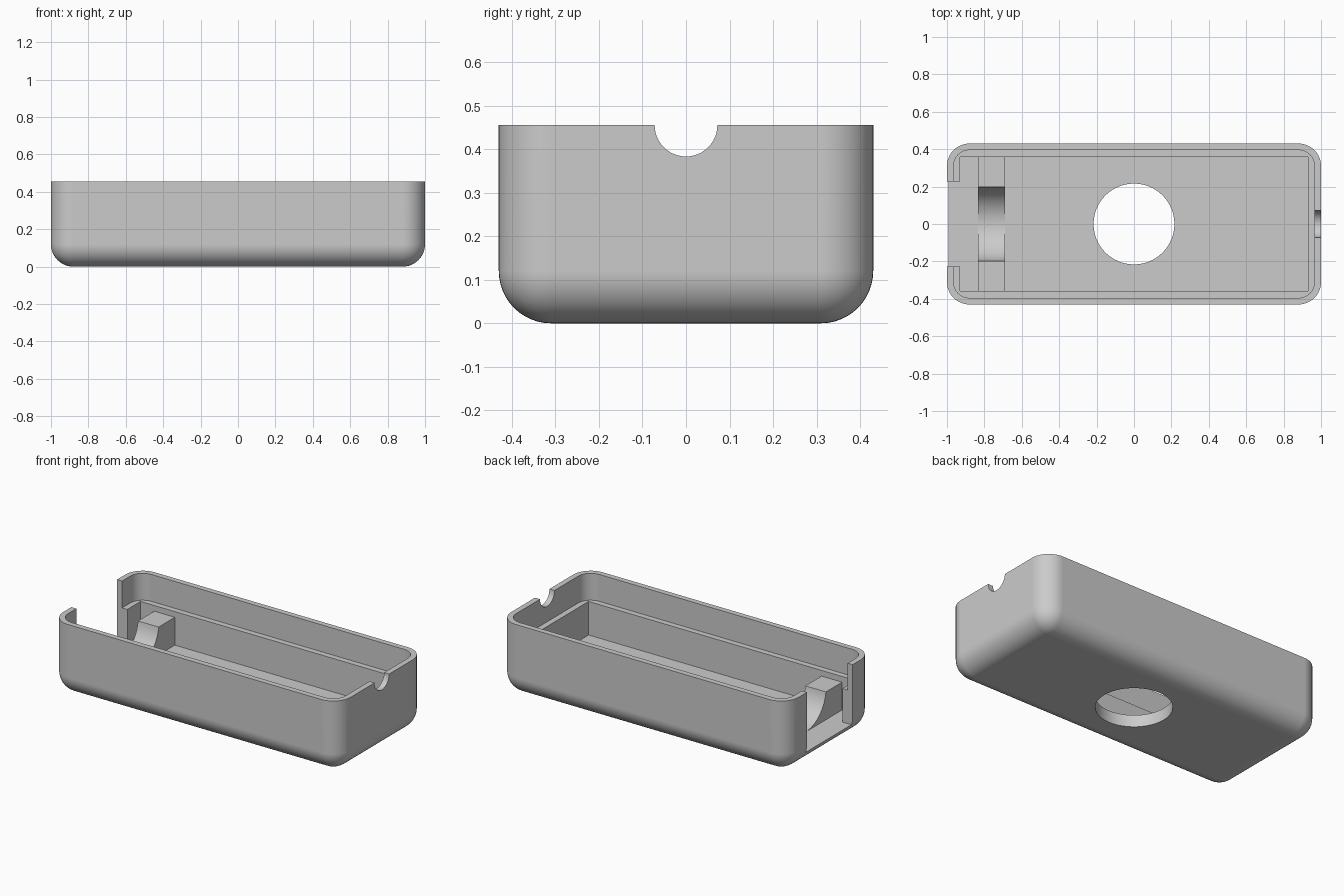
import bpy, bmesh, math

old = bpy.data.objects.get("Cube")
if old:
    bpy.data.objects.remove(old, do_unlink=True)

HX, HY, H = 1.0, 0.43, 0.455       # half length, half width, height
R, RIM, WALL = 0.12, 0.035, 0.071  # corner radius, rim and wall thickness
FLOOR, LEDGE = 0.075, 0.286

grey = bpy.data.materials.new("plain grey")
grey.use_nodes = True
colour = (0.6, 0.6, 0.6, 1)
grey.diffuse_color = colour
grey.node_tree.nodes["Principled BSDF"].inputs["Base Color"].default_value = colour


def make_object(name, bm):
    bmesh.ops.recalc_face_normals(bm, faces=bm.faces)
    mesh = bpy.data.meshes.new(name)
    bm.to_mesh(mesh)
    bm.free()
    mesh.materials.append(grey)
    obj = bpy.data.objects.new(name, mesh)
    bpy.context.collection.objects.link(obj)
    return obj


def prism(name, points, direction):
    """Extrude a closed outline of 3D points along a direction."""
    bm = bmesh.new()
    face = bm.faces.new([bm.verts.new(p) for p in points])
    new = bmesh.ops.extrude_face_region(bm, geom=[face])["geom"]
    verts = [g for g in new if isinstance(g, bmesh.types.BMVert)]
    bmesh.ops.translate(bm, verts=verts, vec=direction)
    return make_object(name, bm)


def rounded_box(name, hx, hy, z0, z1, radius, round_bottom):
    """Box with rounded upright edges, and optionally a rounded bottom."""
    bm = bmesh.new()
    bmesh.ops.create_cube(bm, size=2)
    for v in bm.verts:
        v.co = (v.co.x * hx, v.co.y * hy, z1 if v.co.z > 0 else z0)
    edges = []
    for e in bm.edges:
        a, b = (v.co.z for v in e.verts)
        if a != b or (round_bottom and max(a, b) == z0):
            edges.append(e)
    bmesh.ops.bevel(bm, geom=edges, offset=radius, segments=12,
                    profile=0.5, affect='EDGES')
    return make_object(name, bm)


def circle(radius, count):
    for i in range(count):
        a = 2 * math.pi * i / count
        yield radius * math.cos(a), radius * math.sin(a)


def activate(obj):
    bpy.ops.object.select_all(action='DESELECT')
    obj.select_set(True)
    bpy.context.view_layer.objects.active = obj


def cut(target, cutter):
    mod = target.modifiers.new("cut", 'BOOLEAN')
    mod.operation, mod.solver, mod.object = 'DIFFERENCE', 'EXACT', cutter
    activate(target)
    bpy.ops.object.modifier_apply(modifier=mod.name)
    bpy.data.objects.remove(cutter, do_unlink=True)


def finish(obj):
    activate(obj)
    bpy.ops.object.shade_smooth_by_angle(angle=math.radians(30))
    mod = obj.modifiers.new("even shading", 'WEIGHTED_NORMAL')
    mod.keep_sharp = True


# Outer shell
tray = rounded_box("tray", HX, HY, 0, H, R, True)

# Shallow rounded recess that leaves a ledge for the lid
cut(tray, rounded_box("lid_recess", HX - RIM, HY - RIM, LEDGE, H + 0.1, R - RIM, False))

# Deep square cavity, open through the end wall on the -x side
cx, cy, gap = HX - WALL, HY - WALL, 0.227
outline = [(cx, -cy), (cx, cy), (-cx, cy), (-cx, gap),
           (-1.1, gap), (-1.1, -gap), (-cx, -gap), (-cx, -cy)]
cut(tray, prism("cavity", [(x, y, FLOOR) for x, y in outline], (0, 0, 0.6)))

# Round hole in the floor
cut(tray, prism("floor_hole", [(x, y, -0.1) for x, y in circle(0.216, 64)], (0, 0, 0.3)))

# Half-round cable notch in the end wall on the +x side
cut(tray, prism("cable_notch", [(0.95, y, H + z) for y, z in circle(0.072, 48)], (0.2, 0, 0)))
finish(tray)

# Cradle across the cavity with a round seat, its ends sunk into the walls
top, seat = 0.25, 0.2
centre = FLOOR + 0.001 + seat
start = math.asin((centre - top) / seat)
steps = 32
profile = [(-cy - 0.01, top)]
for i in range(steps + 1):
    a = start + (math.pi - 2 * start) * i / steps
    profile.append((-seat * math.cos(a), centre - seat * math.sin(a)))
profile += [(cy + 0.01, top), (cy + 0.01, FLOOR - 0.01), (-cy - 0.01, FLOOR - 0.01)]
finish(prism("cradle", [(-0.834, y, z) for y, z in profile], (0.143, 0, 0)))
